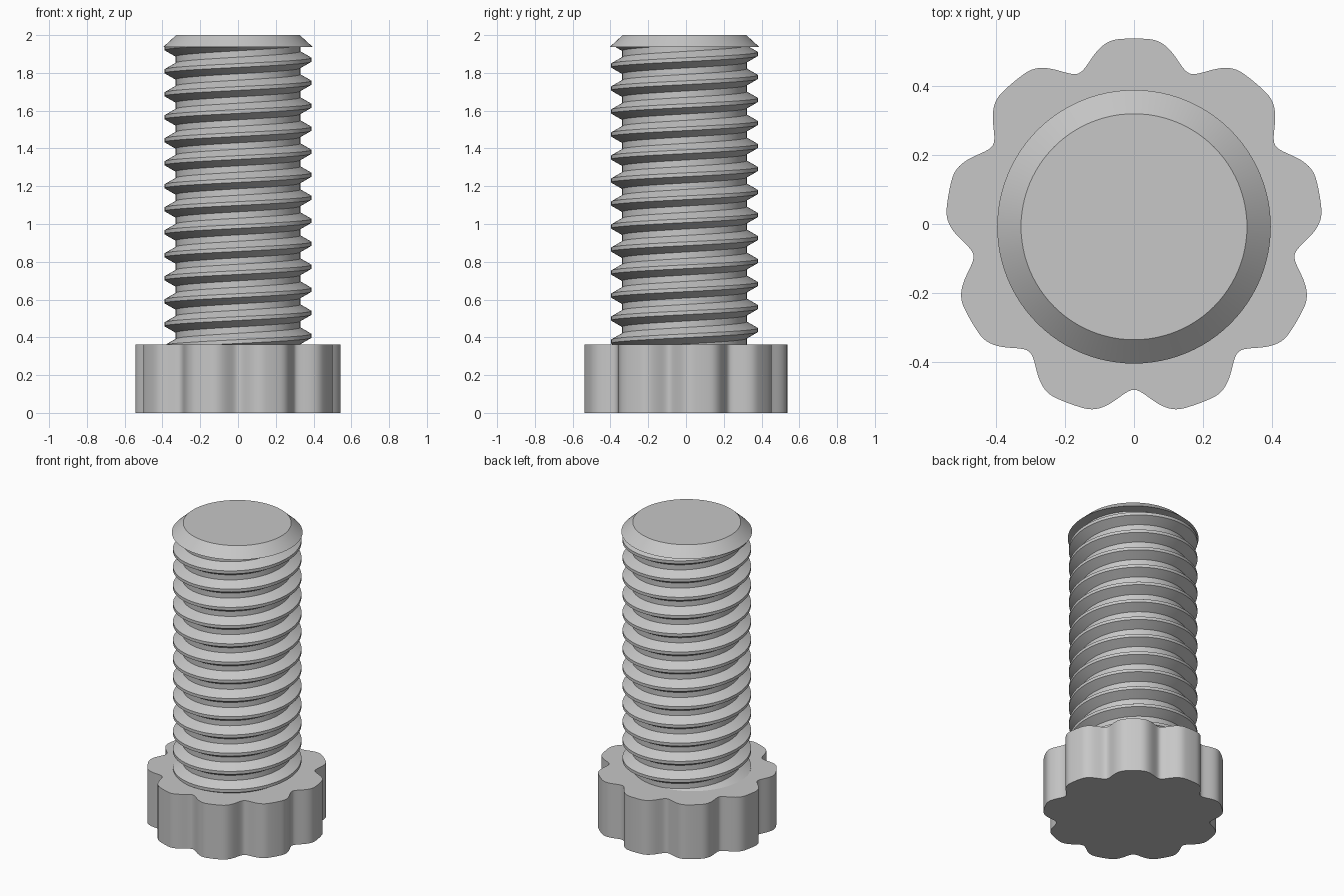
import bpy, bmesh, math

cube = bpy.data.objects.get("Cube")
if cube:
    bpy.data.objects.remove(cube, do_unlink=True)

OFFSET_Y = -0.008
HEAD_TOP = 0.363
TIP_BASE = 1.937
PITCH = 0.1218
ROOT, CREST = 0.33, 0.389
CREST_Z = 0.469          # height of the lowest clear crest on the -x side

steel = bpy.data.materials.new("grey_steel")
steel.use_nodes = True
grey = (0.57, 0.57, 0.57, 1)
steel.diffuse_color = grey
steel.node_tree.nodes["Principled BSDF"].inputs["Base Color"].default_value = grey


def finish(name, bm, angle):
    """Turn a bmesh into a shaded, coloured object."""
    bmesh.ops.recalc_face_normals(bm, faces=bm.faces)
    mesh = bpy.data.meshes.new(name)
    bm.to_mesh(mesh)
    bm.free()
    obj = bpy.data.objects.new(name, mesh)
    bpy.context.collection.objects.link(obj)
    obj.location.y = OFFSET_Y
    mesh.materials.append(steel)
    bpy.ops.object.select_all(action='DESELECT')
    obj.select_set(True)
    bpy.context.view_layer.objects.active = obj
    bpy.ops.object.shade_smooth_by_angle(angle=math.radians(angle))


def prism(name, radius_at, levels, sides, angle):
    """Stack closed outlines (height, scale) and cap both ends."""
    bm = bmesh.new()
    rings = []
    for z, scale in levels:
        ring = []
        for i in range(sides):
            a = math.tau * i / sides
            r = radius_at(a) * scale
            ring.append(bm.verts.new((r * math.cos(a), r * math.sin(a), z)))
        rings.append(ring)
    for low, high in zip(rings, rings[1:]):
        for i in range(sides):
            j = (i + 1) % sides
            bm.faces.new((low[i], low[j], high[j], high[i]))
    bm.faces.new(rings[0][::-1])
    bm.faces.new(rings[-1])
    finish(name, bm, angle)


# Nine-lobed knob head with rounded lobes and valleys
def lobe_radius(a):
    lobe = math.tau / 9
    d = (a - math.pi / 2 + lobe / 2) % lobe - lobe / 2
    t = max((abs(math.degrees(d)) - 4) / 16, 0) ** 1.3
    return 0.545 - 0.073 * t * t * (3 - 2 * t)


prism("knob_head", lobe_radius, [(0, 1), (HEAD_TOP, 1)], 360, 40)

# Chamfered tip
prism("chamfered_tip", lambda a: 0.396, [(TIP_BASE, 1), (2, 0.826)], 96, 30)

# Threaded shank: one thread profile swept up a right-handed helix
STEPS = 96
FLAT, FLANK = 0.01, 0.034
profile = [(-FLAT - FLANK, ROOT), (-FLAT, CREST), (FLAT, CREST), (FLAT + FLANK, ROOT)]
bm = bmesh.new()
start = CREST_Z - 3 * PITCH
columns = []
for i in range(17 * STEPS + 1):
    a = math.pi + math.tau * i / STEPS
    z = start + PITCH * i / STEPS
    columns.append([bm.verts.new((r * math.cos(a), r * math.sin(a), z + dz))
                    for dz, r in profile])
for i, (here, after) in enumerate(zip(columns, columns[1:])):
    for k in range(3):
        bm.faces.new((here[k], after[k], after[k + 1], here[k + 1]))
    if i + STEPS + 1 < len(columns):      # root strip up to the next turn
        bm.faces.new((here[3], after[3], columns[i + STEPS + 1][0], columns[i + STEPS][0]))
for height, outer in ((HEAD_TOP - 0.05, False), (TIP_BASE, True)):
    bmesh.ops.bisect_plane(bm, geom=bm.verts[:] + bm.edges[:] + bm.faces[:],
                           plane_co=(0, 0, height), plane_no=(0, 0, 1),
                           clear_outer=outer, clear_inner=not outer)
finish("threaded_shank", bm, 25)
